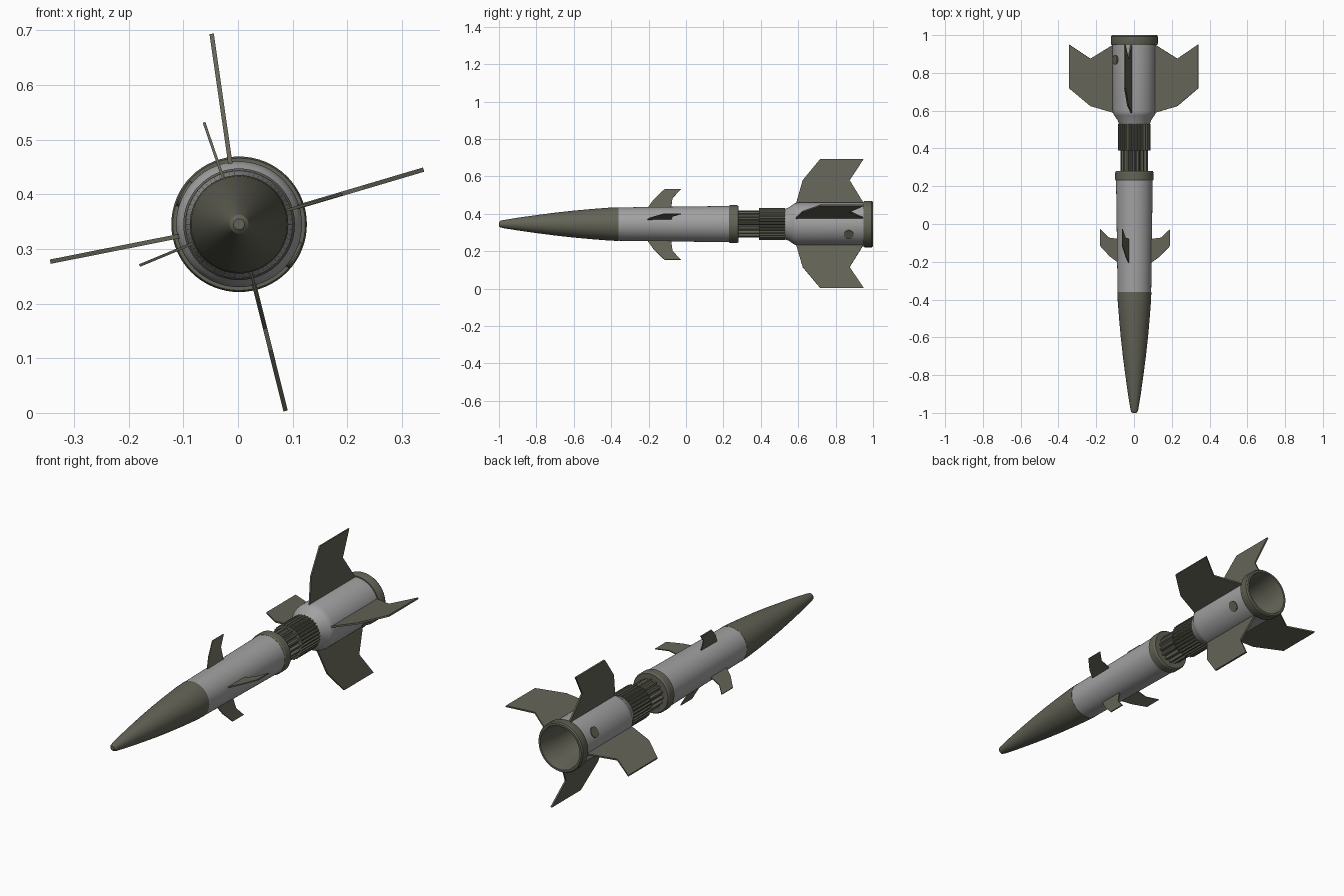
import bpy, bmesh, math
from mathutils import Vector

if "Cube" in bpy.data.objects:
    bpy.data.objects.remove(bpy.data.objects["Cube"])

CX, CZ = 0.002, 0.345   # body axis position


def material(name, rgb):
    m = bpy.data.materials.new(name)
    m.diffuse_color = (*rgb, 1)
    m.use_nodes = True
    m.node_tree.nodes["Principled BSDF"].inputs["Base Color"].default_value = m.diffuse_color
    return m


OLIVE = material("dark_olive", (0.125, 0.125, 0.095))
GRAY = material("light_gray", (0.36, 0.36, 0.365))


def finish(name, bm, mat, smooth=True):
    bmesh.ops.recalc_face_normals(bm, faces=bm.faces[:])
    me = bpy.data.meshes.new(name)
    bm.to_mesh(me)
    bm.free()
    me.materials.append(mat)
    ob = bpy.data.objects.new(name, me)
    bpy.context.collection.objects.link(ob)
    if smooth:
        bpy.ops.object.select_all(action='DESELECT')
        ob.select_set(True)
        bpy.context.view_layer.objects.active = ob
        bpy.ops.object.shade_smooth_by_angle(angle=math.radians(30))
    return ob


def polar(y, r, a):
    return Vector((CX + r * math.cos(a), y, CZ + r * math.sin(a)))


def lathe(name, profile, mat, seg=64, groove=0.0):
    """Revolve (y, r) points round the body axis; groove cuts lengthwise slots."""
    bm = bmesh.new()
    rings = []
    for y, r in profile:
        if r == 0:
            rings.append([bm.verts.new(polar(y, 0, 0))])
        else:
            rings.append([bm.verts.new(polar(y, r - (groove if i % 4 > 1 else 0),
                                             2 * math.pi * i / seg)) for i in range(seg)])
    for a, b in zip(rings, rings[1:]):
        for i in range(seg):
            j = (i + 1) % seg
            if len(a) == 1:
                bm.faces.new((a[0], b[i], b[j]))
            elif len(b) == 1:
                bm.faces.new((a[i], a[j], b[0]))
            else:
                bm.faces.new((a[i], a[j], b[j], b[i]))
    return finish(name, bm, mat, True)


def fin(name, outline, degrees, thick):
    """Flat plate with a (y, r) outline standing radially on the body."""
    a = math.radians(degrees)
    side = Vector((-math.sin(a), 0, math.cos(a))) * thick / 2
    bm = bmesh.new()
    f = bm.faces.new([bm.verts.new(polar(y, r, a) - side) for y, r in outline])
    ext = bmesh.ops.extrude_face_region(bm, geom=[f])
    bmesh.ops.translate(bm, vec=side * 2,
                        verts=[v for v in ext["geom"] if isinstance(v, bmesh.types.BMVert)])
    finish(name, bm, OLIVE, False)


# Nose cone with blunt tip
lathe("nose_cone", [(-1, 0), (-1, 0.010), (-0.994, 0.017), (-0.98, 0.021), (-0.9, 0.034),
                    (-0.8, 0.048), (-0.7, 0.061), (-0.6, 0.072), (-0.5, 0.081),
                    (-0.41, 0.088), (-0.36, 0.090), (-0.36, 0)], OLIVE)

# Front body and its rear collar
lathe("front_body", [(-0.36, 0), (-0.36, 0.089), (0.235, 0.097), (0.235, 0)], GRAY)
lathe("front_collar", [(0.23, 0), (0.23, 0.098), (0.236, 0.102), (0.272, 0.102),
                       (0.28, 0.097), (0.28, 0)], OLIVE)

# Ribbed neck in two steps
lathe("narrow_neck", [(0.27, 0), (0.27, 0.073), (0.40, 0.073), (0.40, 0)], OLIVE, 64, 0.012)
lathe("wide_neck", [(0.39, 0), (0.39, 0.086), (0.53, 0.086), (0.53, 0)], OLIVE, 128, 0.006)

# Rear booster shell, open at the back
lathe("rear_body", [(0.525, 0), (0.525, 0.078), (0.535, 0.084), (0.55, 0.089), (0.575, 0.107),
                    (0.585, 0.112), (0.60, 0.115), (0.95, 0.115)], GRAY)

# Rear collar with hollow nozzle
lathe("nozzle", [(0.72, 0), (0.72, 0.075), (0.80, 0.088), (0.90, 0.099), (0.99, 0.106),
                 (1.0, 0.109), (1.0, 0.119), (0.993, 0.124), (0.955, 0.124),
                 (0.948, 0.121), (0.948, 0.112)], OLIVE)

# Four large tail fins and four small forward fins
TAIL = [(0.585, 0.108), (0.59, 0.118), (0.624, 0.237), (0.718, 0.352), (0.95, 0.352),
        (0.875, 0.237), (0.947, 0.118), (0.947, 0.110)]
FORE = [(-0.21, 0.085), (-0.172, 0.14), (-0.115, 0.197), (-0.027, 0.197),
        (-0.072, 0.148), (-0.08, 0.085)]
for k, d in enumerate((98.2, 16.5, -76, 191.2)):
    fin(f"tail_fin_{k + 1}", TAIL, d, 0.008)
for k, d in enumerate((109, 16.3, -76, 202.5)):
    fin(f"forward_fin_{k + 1}", FORE, d, 0.005)

# Round ports on opposite sides of the booster
for k, d in enumerate((-29, 151)):
    a = math.radians(d)
    out = Vector((math.cos(a), 0, math.sin(a)))
    bm = bmesh.new()
    bmesh.ops.create_cone(bm, cap_ends=True, segments=16, radius1=0.026, radius2=0.026, depth=0.012)
    bm.transform(out.to_track_quat('Z', 'Y').to_matrix().to_4x4())
    bmesh.ops.translate(bm, verts=bm.verts[:], vec=polar(0.87, 0.1125, a))
    finish(f"side_port_{k + 1}", bm, OLIVE)
